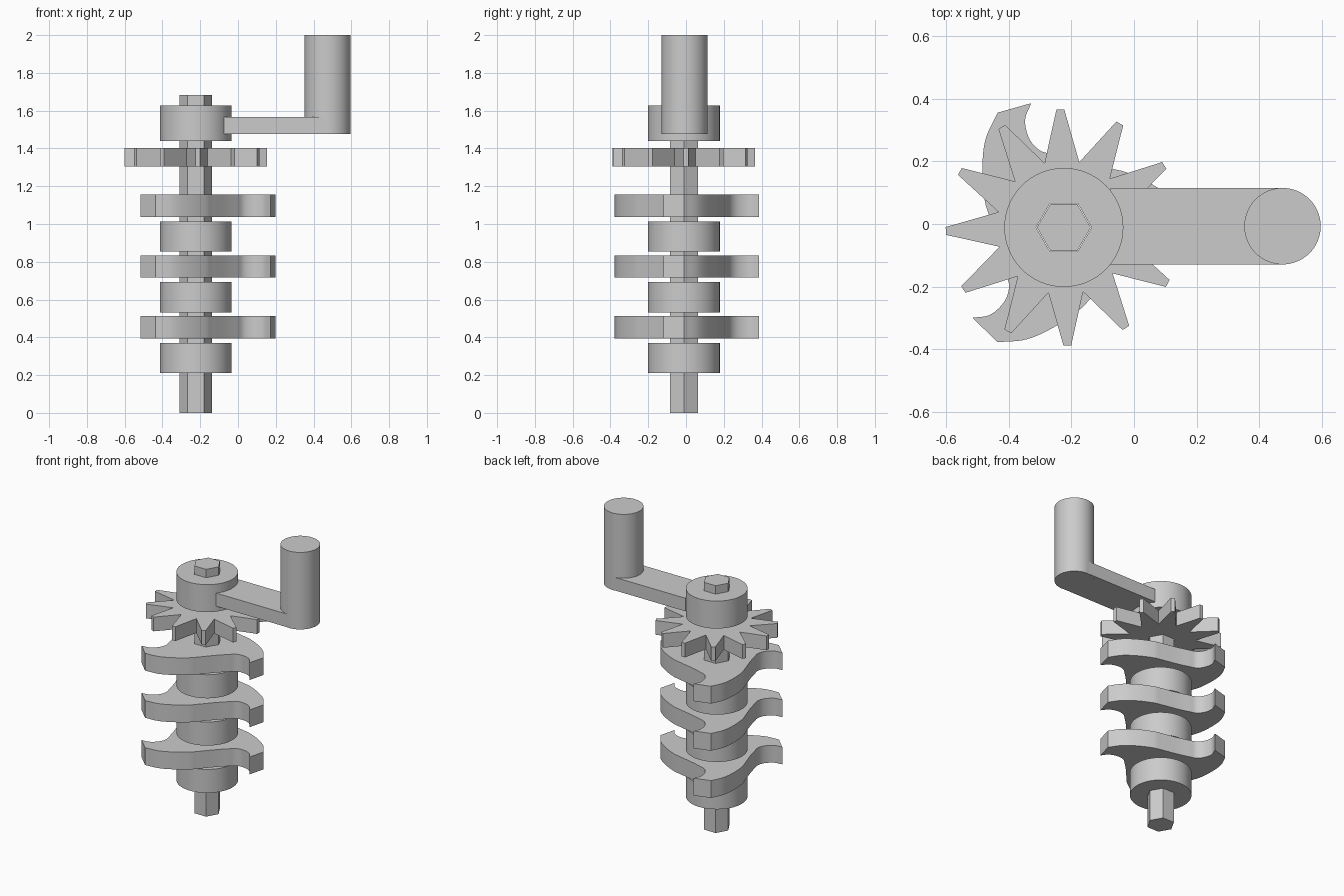
import bpy
import bmesh
from math import cos, sin, radians
from mathutils import Vector

cube = bpy.data.objects.get("Cube")
if cube:
    bpy.data.objects.remove(cube, do_unlink=True)

AXIS = Vector((-0.224, -0.011, 0))      # shaft centre
GRIP = Vector((0.474, -0.007, 0))       # handle grip centre

steel = bpy.data.materials.new("grey_metal")
steel.use_nodes = True
GREY = (0.6, 0.6, 0.6, 1)
steel.diffuse_color = GREY
steel.node_tree.nodes["Principled BSDF"].inputs["Base Color"].default_value = GREY


def polar(r, degrees):
    return Vector((r * cos(radians(degrees)), r * sin(radians(degrees))))


def ring(r, sides):
    return [polar(r, 360 * i / sides) for i in range(sides)]


def smooth_path(points, steps=6):
    """Catmull-Rom curve through the points, both ends kept."""
    p = [2 * points[0] - points[1]] + points + [2 * points[-1] - points[-2]]
    out = []
    for a, b, c, d in zip(p, p[1:], p[2:], p[3:]):
        for i in range(steps):
            t = i / steps
            out.append(0.5 * (2 * b + (c - a) * t + (2 * a - 5 * b + 4 * c - d) * t ** 2
                              + (3 * b - a - 3 * c + d) * t ** 3))
    return out + [points[-1]]


def plate(name, outline, z0, z1, centre=AXIS, hole=None):
    """Extrude a flat outline, with an optional hole, from z0 to z1."""
    curve = bpy.data.curves.new(name, "CURVE")
    curve.dimensions = "2D"
    curve.fill_mode = "BOTH"
    curve.extrude = (z1 - z0) / 2
    for loop in [outline] + ([hole] if hole else []):
        spline = curve.splines.new("POLY")
        spline.points.add(len(loop) - 1)
        for point, co in zip(spline.points, loop):
            point.co = (co.x, co.y, 0, 1)
        spline.use_cyclic_u = True
    temp = bpy.data.objects.new(name + "_profile", curve)
    bpy.context.collection.objects.link(temp)
    depsgraph = bpy.context.evaluated_depsgraph_get()
    mesh = bpy.data.meshes.new_from_object(temp.evaluated_get(depsgraph))
    bpy.data.objects.remove(temp, do_unlink=True)
    bpy.data.curves.remove(curve)

    bm = bmesh.new()
    bm.from_mesh(mesh)
    bmesh.ops.remove_doubles(bm, verts=bm.verts, dist=0.0001)
    bmesh.ops.recalc_face_normals(bm, faces=bm.faces)
    bm.to_mesh(mesh)
    bm.free()
    mesh.materials.clear()
    mesh.materials.append(steel)

    obj = bpy.data.objects.new(name, mesh)
    obj.location = (centre.x, centre.y, (z0 + z1) / 2)
    bpy.context.collection.objects.link(obj)
    bpy.ops.object.select_all(action="DESELECT")
    obj.select_set(True)
    bpy.context.view_layer.objects.active = obj
    bpy.ops.object.shade_smooth_by_angle(angle=radians(25))
    return obj


# Hexagonal shaft and the matching bore
bore = ring(0.0885, 6)
plate("hex_shaft", ring(0.086, 6), 0, 1.683)

# Spacer collars and the handle hub
for i in range(3):
    z = 0.21 + 0.322 * i
    plate(f"spacer_{i + 1}", ring(0.19, 64), z, z + 0.16, hole=bore)
plate("handle_hub", ring(0.19, 64), 1.44, 1.627, hole=bore)

# Three-hooked cutter blades: hook tip, inner curve, then back of the next hook
hook = smooth_path([polar(r, a) for r, a in (
    (0.41, -15.3), (0.365, -10.2), (0.307, -8.7), (0.26, -12.3), (0.234, -22),
    (0.215, -41), (0.24, -68.4), (0.268, -79.4), (0.319, -95.4),
    (0.376, -108.3), (0.423, -120))])
blade = []
for k in range(3):
    turn = radians(-120 * k)
    for v in hook:
        blade.append(Vector((v.x * cos(turn) - v.y * sin(turn),
                             v.x * sin(turn) + v.y * cos(turn))))
for i in range(3):
    z = 0.395 + 0.321 * i
    plate(f"cutter_blade_{i + 1}", blade, z, z + 0.118, hole=bore)

# Twelve-toothed star wheel
star = []
for k in range(12):
    a = 1.7 + 30 * k
    star += [polar(0.377, a - 1.9), polar(0.377, a + 1.9), polar(0.214, a + 15)]
plate("star_wheel", star, 1.305, 1.402, hole=bore)

# Crank arm and upright grip
arm_start, half = -0.075 - GRIP.x, 0.1215
arm = [Vector((arm_start, half)), Vector((arm_start, -half)),
       Vector((0, -half)), Vector((0, half))]
plate("crank_arm", arm, 1.477, 1.566, centre=GRIP)
plate("crank_grip", ring(0.122, 64), 1.476, 2.0, centre=GRIP)
